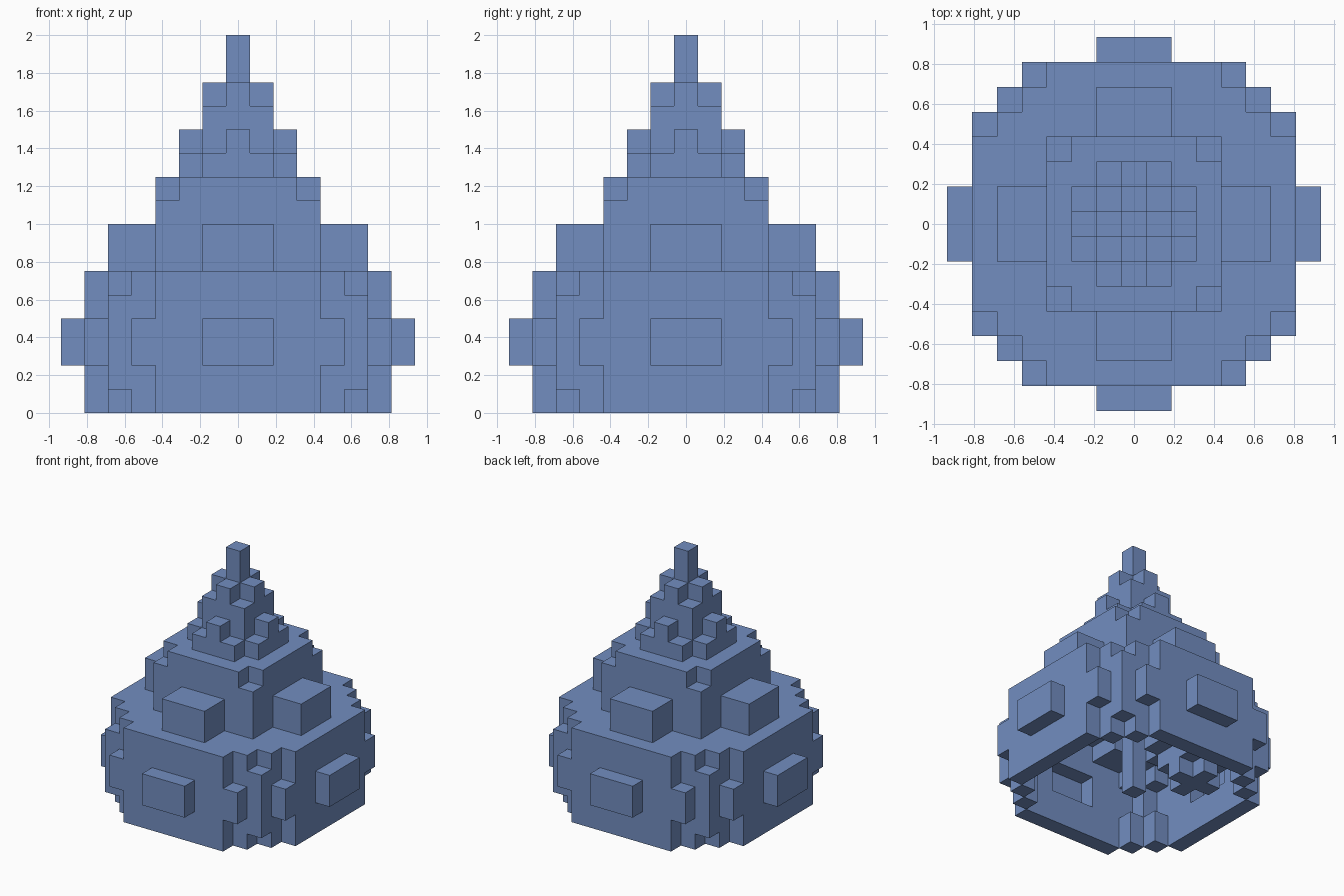
import bpy
import bmesh
from itertools import product
from mathutils import Vector

if "Cube" in bpy.data.objects:
    bpy.data.objects.remove(bpy.data.objects["Cube"], do_unlink=True)

UNIT = 0.125  # edge of one block

mat = bpy.data.materials.new("slate_blue")
mat.use_nodes = True
mat.diffuse_color = (0.17, 0.27, 0.53, 1)
mat.node_tree.nodes["Principled BSDF"].inputs["Base Color"].default_value = mat.diffuse_color

AXES = [Vector(v) for v in ((1, 0, 0), (-1, 0, 0), (0, 1, 0),
                            (0, -1, 0), (0, 0, 1), (0, 0, -1))]


def layer(z, reach, total):
    """Blocks of one level: a square of given reach with stepped corners."""
    span = range(-reach, reach + 1)
    return {(x, y, z) for x, y in product(span, span) if abs(x) + abs(y) <= total}


def bumps(z, near, far):
    """Three-wide blocks standing out on all four sides."""
    out = set()
    for d, w in product(range(near, far + 1), (-1, 0, 1)):
        out |= {(d, w, z), (-d, w, z), (w, d, z), (w, -d, z)}
    return out


def neighbours(c):
    return [(c[0] + int(a.x), c[1] + int(a.y), c[2] + int(a.z)) for a in AXES]


def build(name, cells, solid):
    """Mesh the open block faces of one part."""
    bm = bmesh.new()
    for c in sorted(cells):
        for axis, n in zip(AXES, neighbours(c)):
            if n in solid:
                continue
            u = Vector((axis.y, axis.z, axis.x))
            v = axis.cross(u)
            mid = Vector(c) + Vector((0, 0, 0.5)) + axis / 2
            ring = [mid - u / 2 - v / 2, mid + u / 2 - v / 2,
                    mid + u / 2 + v / 2, mid - u / 2 + v / 2]
            bm.faces.new([bm.verts.new(p * UNIT) for p in ring])
    bmesh.ops.remove_doubles(bm, verts=bm.verts, dist=UNIT / 100)
    mesh = bpy.data.meshes.new(name)
    bm.to_mesh(mesh)
    bm.free()
    mesh.materials.append(mat)
    obj = bpy.data.objects.new(name, mesh)
    bpy.context.collection.objects.link(obj)


# Wide drum: corners swell towards mid height
solid = set()
for z in range(6):
    solid |= layer(z, 6, 9)
    if 1 <= z <= 4:
        solid |= {(x, y, z) for x in (-5, 5) for y in (-5, 5)}
    if z in (2, 3):
        solid |= layer(z, 6, 10) | bumps(z, 7, 7)

# Square middle tier with dormers and clipped top corners
for z in range(6, 10):
    solid |= layer(z, 3, 5 if z == 9 else 6)
    if z < 8:
        solid |= bumps(z, 4, 5)

# Stepped spire
solid |= layer(10, 2, 3) | layer(11, 1, 2) | layer(11, 2, 2)
solid |= layer(12, 1, 2) | layer(13, 1, 1)
solid |= {(0, 0, 14), (0, 0, 15)}

# Hollow it out, leaving the bottom open
shell = {c for c in solid
         if any(n not in solid and n[2] >= 0 for n in neighbours(c))}

build("drum", {c for c in shell if c[2] < 6}, shell)
build("middle_tier", {c for c in shell if 6 <= c[2] < 10}, shell)
build("spire", {c for c in shell if c[2] >= 10}, shell)

# Interior: centre post and a rounded pot
post = {(0, 0, z) for z in range(10)} - shell
build("centre_post", post, post | shell)
pot = set()
for z, (reach, total) in enumerate([(1, 1), (1, 2), (2, 3), (1, 2)]):
    pot |= {(x - 2, y + 3, k) for x, y, k in layer(z, reach, total)}
pot -= shell
build("pot", pot, pot | shell)
